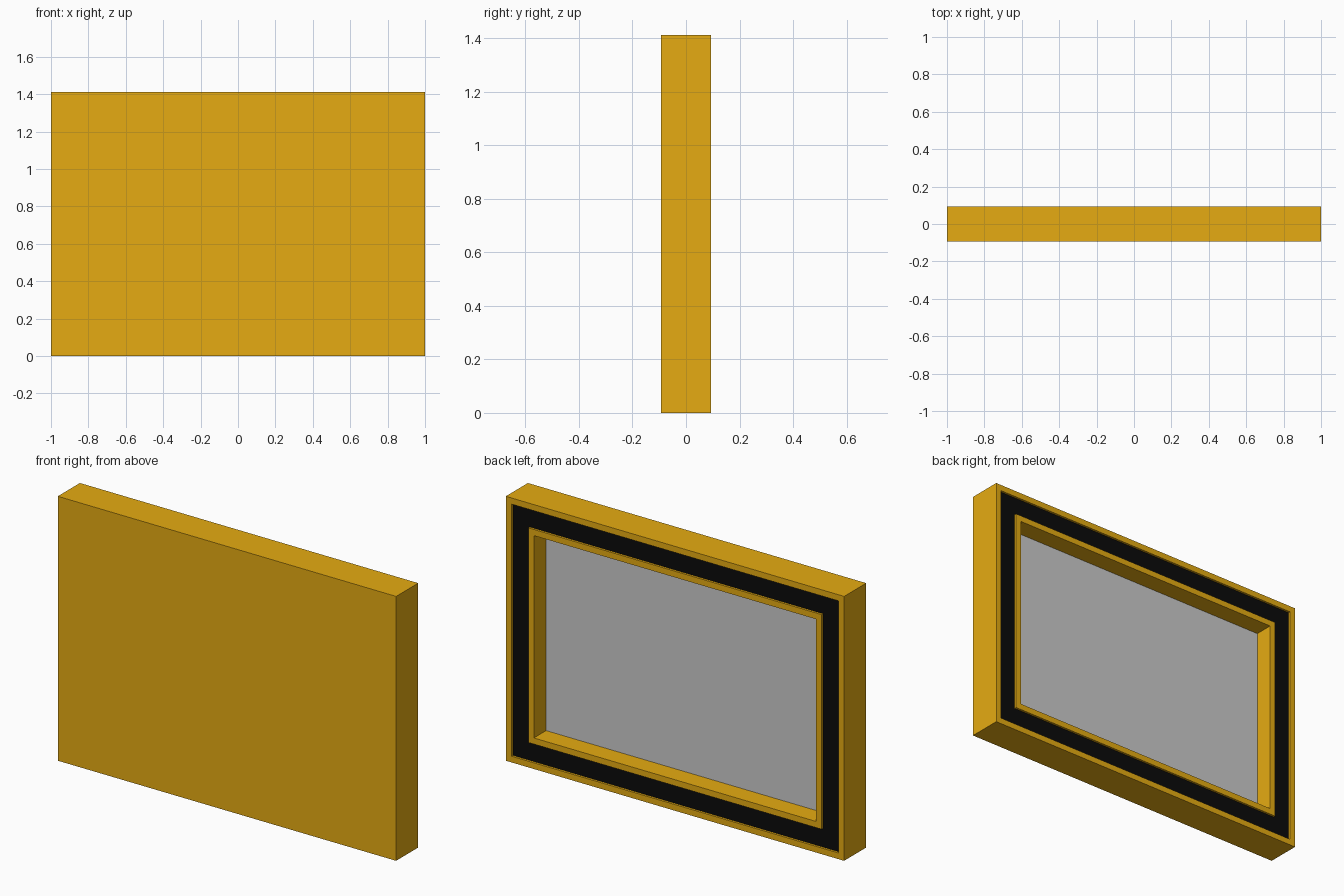
import bpy
import bmesh

if "Cube" in bpy.data.objects:
    bpy.data.objects.remove(bpy.data.objects["Cube"])

W, H, T = 1.0, 1.413, 0.093      # half width, height, half thickness
RIM, BAND = 0.033, 0.10          # rim width, groove width
OPENING = 2 * RIM + BAND         # border width around the central recess


def material(name, color):
    mat = bpy.data.materials.new(name)
    mat.diffuse_color = (*color, 1)
    mat.use_nodes = True
    mat.node_tree.nodes["Principled BSDF"].inputs["Base Color"].default_value = mat.diffuse_color
    return mat


def nested_rectangles(name, steps, mat=None, ring=False):
    """Skin a run of rectangles, each given as (inset from the edge, y)."""
    bm = bmesh.new()
    loops = []
    for inset, y in steps:
        x, low, high = W - inset, inset, H - inset
        loops.append([bm.verts.new((px, y, pz)) for px, pz in
                      ((-x, low), (x, low), (x, high), (-x, high))])
    pairs = list(zip(loops, loops[1:]))
    if ring:
        pairs.append((loops[-1], loops[0]))
    else:
        bm.faces.new(loops[0])
        bm.faces.new(loops[-1])
    for a, b in pairs:
        for i in range(4):
            j = (i + 1) % 4
            bm.faces.new((a[i], a[j], b[j], b[i]))
    bmesh.ops.recalc_face_normals(bm, faces=bm.faces)
    mesh = bpy.data.meshes.new(name)
    bm.to_mesh(mesh)
    bm.free()
    obj = bpy.data.objects.new(name, mesh)
    bpy.context.collection.objects.link(obj)
    if mat:
        mesh.materials.append(mat)
    return obj


amber = material("amber", (0.79, 0.41, 0.006))
black = material("black", (0.003, 0.003, 0.003))

# Case: plain front, grooved border and deep central recess on the back
nested_rectangles("case", [
    (0, -T), (0, T),
    (RIM, T), (RIM, T - 0.03),
    (RIM + BAND, T - 0.03), (RIM + BAND, T),
    (OPENING, T), (OPENING, -0.03)], amber)

# Black gasket sitting just below the rims of the groove
nested_rectangles("gasket", [
    (RIM, T - 0.03), (RIM, T - 0.012),
    (RIM + BAND, T - 0.012), (RIM + BAND, T - 0.03)], black, ring=True)

# Grey panel on the floor of the recess
nested_rectangles("inner_panel", [(OPENING, -0.03), (OPENING, -0.01)])
